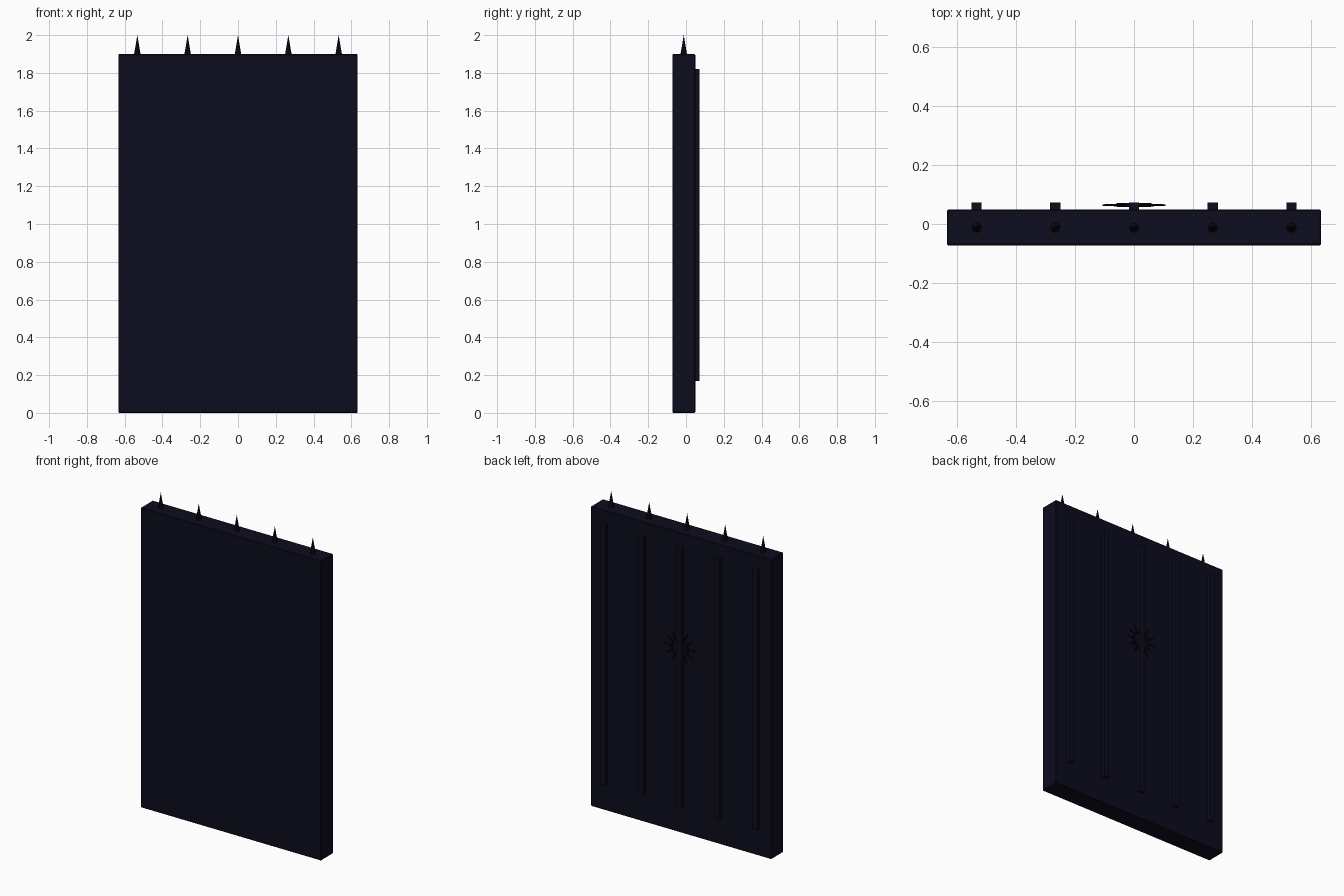
import bpy, math
from mathutils import Vector

if "Cube" in bpy.data.objects:
    bpy.data.objects.remove(bpy.data.objects["Cube"])


def material(name, color):
    m = bpy.data.materials.new(name)
    m.diffuse_color = (*color, 1)
    m.use_nodes = True
    m.node_tree.nodes["Principled BSDF"].inputs["Base Color"].default_value = m.diffuse_color
    return m


NAVY = material("dark_navy", (0.0038, 0.0038, 0.0130))
BLACK = material("near_black", (0.0035, 0.0035, 0.0065))


def finish(name, mat):
    o = bpy.context.object
    o.name = name
    o.data.materials.append(mat)
    return o


def box(name, lo, hi, mat, bevel=0):
    lo, hi = Vector(lo), Vector(hi)
    bpy.ops.mesh.primitive_cube_add(size=1, location=(lo + hi) / 2)
    o = bpy.context.object
    o.scale = hi - lo
    bpy.ops.object.transform_apply(location=False, rotation=False, scale=True)
    if bevel:
        b = o.modifiers.new("bevel", 'BEVEL')
        b.width = bevel
        b.segments = 1
    return finish(name, mat)


# main slab
box("slab", (-0.633, -0.072, 0), (0.633, 0.049, 1.9), NAVY, 0.004)

# vertical ribs on the back, with a spike above each on the top edge
for i in range(-2, 3):
    x = i * 0.2665
    box("back_rib", (x - 0.0175, 0.037, 0.17), (x + 0.0175, 0.072, 1.82), NAVY)
    bpy.ops.mesh.primitive_cone_add(vertices=8, radius1=0.017, radius2=0,
                                    depth=0.1, location=(x, -0.012, 1.95))
    finish("top_spike", BLACK)

# round ornament on the back: ring with radial rays
CENTER = Vector((0, 0.064, 1.18))
bpy.ops.mesh.primitive_torus_add(major_radius=0.055, minor_radius=0.007,
                                 major_segments=32, minor_segments=8,
                                 location=CENTER, rotation=(math.pi / 2, 0, 0))
finish("ornament_ring", BLACK)
bpy.ops.object.shade_smooth_by_angle()
for k in range(12):
    a = math.tau * k / 12
    d = Vector((math.cos(a), 0, math.sin(a)))
    bpy.ops.mesh.primitive_cone_add(vertices=6, radius1=0.005, radius2=0.003,
                                    depth=0.052, location=CENTER + d * 0.081,
                                    rotation=d.to_track_quat('Z', 'Y').to_euler())
    finish("ornament_ray", BLACK)
